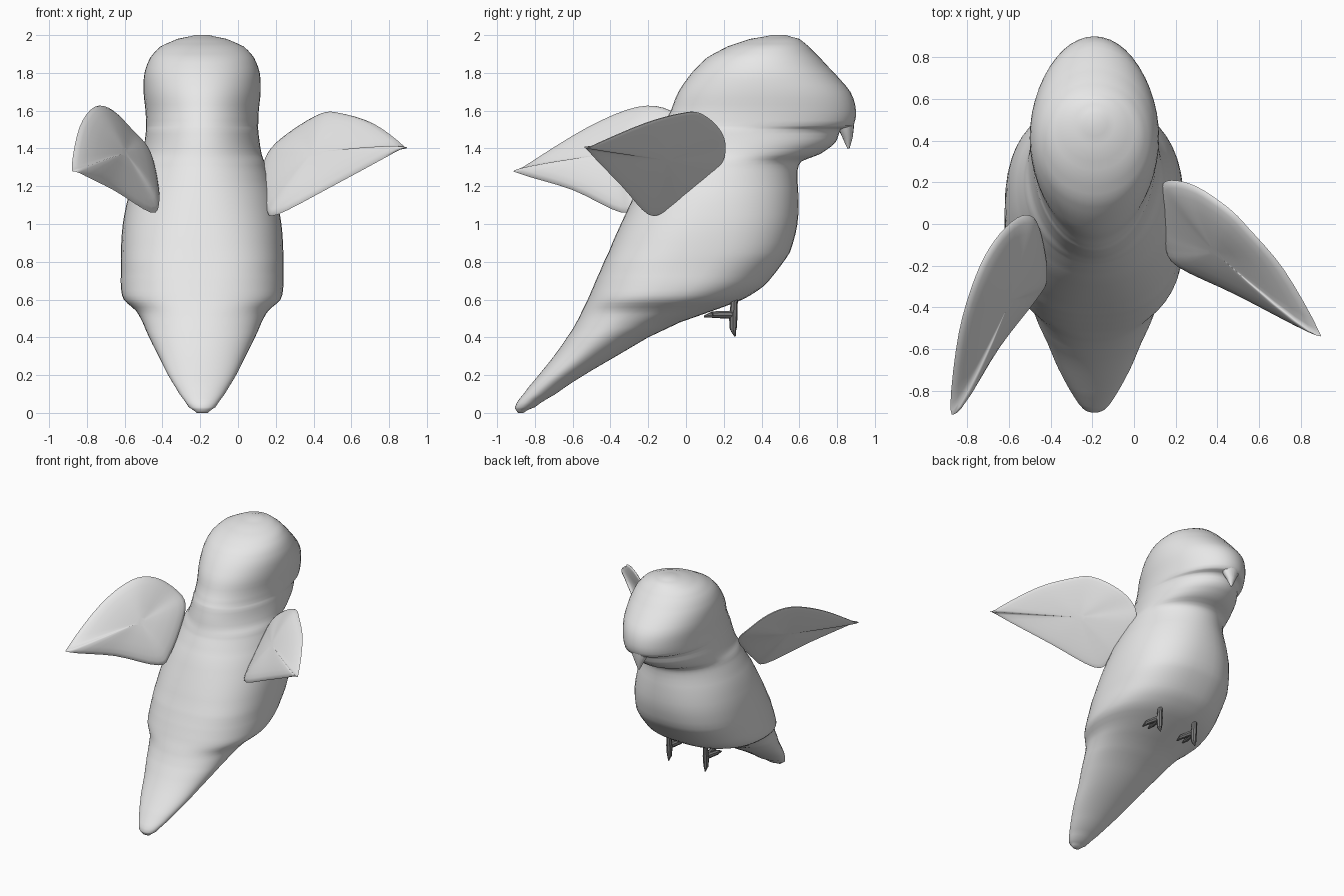
import bpy, bmesh, math
from mathutils import Vector

cube = bpy.data.objects.get("Cube")
if cube:
    bpy.data.objects.remove(cube, do_unlink=True)

MID = -0.19  # x of the bird's own middle plane


def material(name, value):
    mat = bpy.data.materials.new(name)
    mat.use_nodes = True
    colour = (value, value, value, 1)
    mat.diffuse_color = colour
    mat.node_tree.nodes["Principled BSDF"].inputs["Base Color"].default_value = colour
    return mat


PLUMAGE = material("pale grey plumage", 0.8)
FEET = material("dark grey feet", 0.2)


def finish(name, bm, mat, angle=60):
    bmesh.ops.recalc_face_normals(bm, faces=bm.faces)
    mesh = bpy.data.meshes.new(name)
    bm.to_mesh(mesh)
    bm.free()
    mesh.materials.append(mat)
    obj = bpy.data.objects.new(name, mesh)
    bpy.context.collection.objects.link(obj)
    bpy.ops.object.select_all(action="DESELECT")
    obj.select_set(True)
    bpy.context.view_layer.objects.active = obj
    bpy.ops.object.shade_smooth_by_angle(angle=math.radians(angle))
    return obj


def bridge(bm, lower, upper):
    n = len(lower)
    for i in range(n):
        j = (i + 1) % n
        bm.faces.new((lower[i], lower[j], upper[j], upper[i]))


def loft(name, rings, mat, angle=60):
    bm = bmesh.new()
    loops = [[bm.verts.new(p) for p in ring] for ring in rings]
    for lower, upper in zip(loops, loops[1:]):
        bridge(bm, lower, upper)
    bm.faces.new(loops[0])
    bm.faces.new(loops[-1])
    return finish(name, bm, mat, angle)


def catmull(a, b, c, d, t):
    return 0.5 * (2 * b + (c - a) * t + (2 * a - 5 * b + 4 * c - d) * t * t
                  + (3 * b - a - 3 * c + d) * t ** 3)


# Body, tail and head: level slices of height, back y, front y, half width
SLICES = [
    (0, -.89, -.86, .03), (.03, -.905, -.8, .07), (.1, -.86, -.69, .12),
    (.2, -.78, -.54, .18), (.3, -.7, -.37, .23), (.4, -.63, -.2, .28),
    (.48, -.58, -.03, .315), (.54, -.55, .14, .35), (.6, -.52, .3, .415),
    (.67, -.49, .41, .43), (.75, -.455, .48, .43), (.85, -.41, .55, .43),
    (1, -.345, .59, .42), (1.15, -.275, .595, .39), (1.27, -.21, .59, .35),
    (1.33, -.18, .61, .33), (1.37, -.165, .71, .315), (1.43, -.15, .79, .305),
    (1.5, -.13, .82, .297), (1.52, -.12, .885, .297), (1.6, -.08, .9, .3),
    (1.7, -.04, .87, .31), (1.8, .03, .785, .305), (1.88, .11, .71, .275),
    (1.94, .22, .65, .22), (1.98, .34, .6, .13), (2, .45, .53, .04),
]


def slice_ring(z, back, front, half, sides=48):
    # slices are squarer around the flanks than on head and tail
    flank = max(0, 1 - abs(z - .8) / .45)
    power = 2 / (2 + .5 * flank)
    ring = []
    for i in range(sides):
        a = math.tau * i / sides
        c, s = math.cos(a), math.sin(a)
        x = MID + half * math.copysign(abs(c) ** power, c)
        y = (back + front) / 2 + (front - back) / 2 * math.copysign(abs(s) ** power, s)
        ring.append((x, y, z))
    return ring


body_rings = []
last = len(SLICES) - 1
for k in range(last):
    near = [Vector(SLICES[min(max(k + o, 0), last)]) for o in (-1, 0, 1, 2)]
    heights = (near[1][0], near[2][0])
    for step in range(3):
        t = step / 3
        row = catmull(*near, t)
        z = heights[0] + (heights[1] - heights[0]) * t
        body_rings.append(slice_ring(z, *row[1:]))
body_rings.append(slice_ring(*SLICES[-1]))
loft("body_and_head", body_rings, PLUMAGE)


# Hooked tip of the upper beak: y, z, half width, half depth
def beak_ring(y, z, half, depth):
    angles = [math.tau * i / 16 for i in range(16)]
    return [(MID + half * math.cos(a), y + depth * math.sin(a), z) for a in angles]


loft("beak_hook", [beak_ring(.84, 1.6, .09, .055), beak_ring(.845, 1.52, .07, .045),
                   beak_ring(.855, 1.46, .035, .028), beak_ring(.86, 1.4, .006, .006)],
     PLUMAGE)


# Wings: a rounded outline domed on its upper side
def wing(name, outline):
    points = [Vector(p) for p in outline]
    n = len(points)
    rim = [catmull(*[points[(k + o) % n] for o in (-1, 0, 1, 2)], s / 4)
           for k in range(n) for s in range(4)]
    centre = sum(rim, Vector()) / len(rim)
    normal = Vector()
    for p, q in zip(rim, rim[1:] + rim[:1]):
        normal += (p - centre).cross(q - centre)
    normal.normalize()
    if normal.z < 0:
        normal.negate()

    def ring(scale, height):
        lift = normal * height * math.sqrt(1 - scale * scale)
        return [centre + (p - centre) * scale + lift for p in rim]

    scales = (.1, .35, .6, .8, .92, .98)
    rings = [ring(s, .055) for s in scales] + [ring(1, 0)]
    rings += [ring(s, -.015) for s in reversed(scales)]
    loft(name, rings, PLUMAGE, 80)


wing("left_wing", [
    (.88, -.5, 1.41), (.72, -.22, 1.53), (.55, -.02, 1.585), (.45, .08, 1.585),
    (.3, .18, 1.5), (.18, .21, 1.4), (.13, .17, 1.29), (.13, 0, 1.13),
    (.15, -.1, 1.07), (.21, -.2, 1.05), (.5, -.34, 1.2), (.85, -.52, 1.39)])
wing("right_wing", [
    (-.84, -.89, 1.27), (-.66, -.6, 1.18), (-.46, -.34, 1.06), (-.42, -.25, 1.12),
    (-.44, -.08, 1.28), (-.48, .03, 1.4), (-.56, .03, 1.49), (-.67, -.08, 1.6),
    (-.76, -.25, 1.62), (-.84, -.52, 1.51), (-.88, -.86, 1.3)])


# Feet: a leg with its claw hanging down and toes reaching back
def tube(bm, start, end, r1, r2):
    start, end = Vector(start), Vector(end)
    turn = Vector((0, 0, 1)).rotation_difference(end - start).to_matrix().to_4x4()
    turn.translation = (start + end) / 2
    bmesh.ops.create_cone(bm, cap_ends=True, segments=8, radius1=r1, radius2=r2,
                          depth=(end - start).length, matrix=turn)


for side, name in ((1, "left_foot"), (-1, "right_foot")):
    x = MID + side * .16
    bm = bmesh.new()
    tube(bm, (x, .26, .66), (x, .25, .5), .016, .022)
    tube(bm, (x, .25, .53), (x, .25, .44), .024, .018)
    tube(bm, (x, .25, .44), (x, .26, .405), .016, .004)
    for spread in (-.025, .025):
        tube(bm, (x, .25, .52), (x + spread, .14, .52), .022, .018)
        tube(bm, (x + spread, .14, .52), (x + spread, .095, .51), .016, .005)
    finish(name, bm, FEET, 40)
